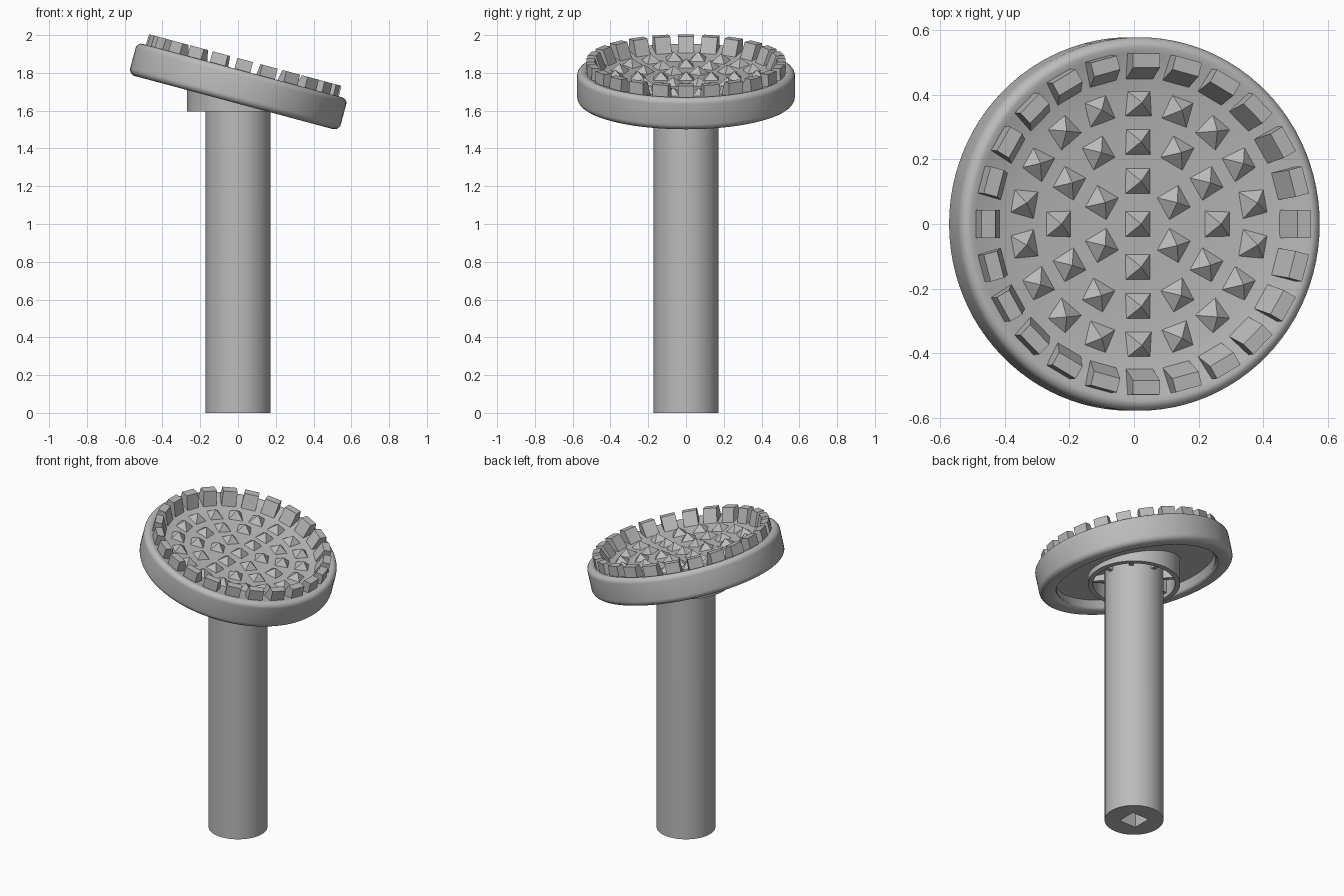
import bpy, bmesh, math
from mathutils import Matrix, Vector

cube = bpy.data.objects.get("Cube")
if cube:
    bpy.data.objects.remove(cube, do_unlink=True)

grey = bpy.data.materials.new("plain grey")
grey.use_nodes = True
tone = (0.5, 0.5, 0.5, 1)
grey.diffuse_color = tone
grey.node_tree.nodes["Principled BSDF"].inputs["Base Color"].default_value = tone

# The head is built flat, then tilted down towards +x
TILT = Matrix.Translation((-0.022, 0, 1.643)) @ Matrix.Rotation(math.radians(15), 4, 'Y')


def finish(name, bm, matrix=None, smooth=True):
    """Turn a bmesh into a grey object."""
    if matrix:
        bm.transform(matrix)
    bmesh.ops.recalc_face_normals(bm, faces=bm.faces)
    mesh = bpy.data.meshes.new(name)
    bm.to_mesh(mesh)
    bm.free()
    mesh.materials.append(grey)
    obj = bpy.data.objects.new(name, mesh)
    bpy.context.collection.objects.link(obj)
    if smooth:
        bpy.ops.object.select_all(action='DESELECT')
        obj.select_set(True)
        bpy.context.view_layer.objects.active = obj
        bpy.ops.object.shade_smooth_by_angle(angle=math.radians(35))
    return obj


def lathe(profile, closed=False, steps=96):
    """Revolve (radius, height) points round the z axis."""
    bm = bmesh.new()
    verts = [bm.verts.new((r, 0, z)) for r, z in profile]
    pairs = list(zip(verts, verts[1:]))
    if closed:
        pairs.append((verts[-1], verts[0]))
    edges = [bm.edges.new(p) for p in pairs]
    bmesh.ops.spin(bm, geom=verts + edges, axis=(0, 0, 1), cent=(0, 0, 0),
                   angle=math.tau, steps=steps)
    bmesh.ops.remove_doubles(bm, verts=bm.verts, dist=0.0001)
    return bm


def trim_to_head(bm):
    """Cut away everything above the middle of the tilted disc."""
    bmesh.ops.bisect_plane(bm, geom=bm.verts[:] + bm.edges[:] + bm.faces[:],
                           plane_co=TILT @ Vector((0, 0, 0.095)),
                           plane_no=TILT.to_3x3() @ Vector((0, 0, 1)),
                           clear_outer=True)


def corner(r, z, radius, start):
    """Quarter-round points about a centre."""
    angles = [math.radians(start + 15 * i) for i in range(7)]
    return [(r + radius * math.cos(a), z + radius * math.sin(a)) for a in angles]


def dish_height(r):
    return 0.13 + 0.04 * (r / 0.53) ** 4


# Round head: recessed underside, rounded edge, shallow dished top
profile = [(0, 0.06), (0.47, 0.06), (0.475, 0.02)]
profile += corner(0.5, 0.022, 0.022, 180)
profile += corner(0.542, 0.035, 0.035, 270)
profile += corner(0.547, 0.145, 0.03, 0)
profile += [(r, dish_height(r)) for r in (0.53, 0.49, 0.45, 0.4, 0.3, 0.2, 0)]
finish("head_disc", lathe(profile), TILT)

# Pyramid studs in rings
studs = bmesh.new()
for radius, count, offset in ((0, 1, 0), (0.133, 6, 30), (0.255, 12, 0), (0.375, 18, 10)):
    for i in range(count):
        turn = Matrix.Rotation(math.radians(offset) + math.tau * i / count, 4, 'Z')
        place = turn @ Matrix.Translation((radius, 0, dish_height(radius) + 0.018))
        bmesh.ops.create_cone(studs, cap_ends=True, segments=4, radius1=0.062, radius2=0,
                              depth=0.046, matrix=place @ Matrix.Rotation(math.pi / 4, 4, 'Z'))
finish("pyramid_studs", studs, TILT, smooth=False)

# Ring of wedge teeth with sloped inner faces
teeth = bmesh.new()
section = ((0.44, 0.13), (0.53, 0.13), (0.527, 0.233), (0.483, 0.233))
for i in range(24):
    turn = Matrix.Rotation(math.tau * i / 24, 4, 'Z')
    ends = [[teeth.verts.new(turn @ Vector((r, side, z))) for r, z in section]
            for side in (-0.043, 0.043)]
    for end in ends:
        teeth.faces.new(end)
    for a in range(4):
        b = (a + 1) % 4
        teeth.faces.new((ends[0][a], ends[0][b], ends[1][b], ends[1][a]))
finish("rim_teeth", teeth, TILT, smooth=False)

# Upright socket ring under the head
socket = lathe([(0.24, 1.595), (0.27, 1.595), (0.27, 1.9), (0.24, 1.9)], closed=True)
trim_to_head(socket)
finish("socket_ring", socket)

# Small ribs between socket and handle
ribs = bmesh.new()
for i in range(8):
    place = Matrix.Rotation(math.tau * i / 8, 4, 'Z') @ Matrix.Translation((0.205, 0, 1.77))
    bmesh.ops.create_cube(ribs, size=1, matrix=place @ Matrix.Diagonal((0.08, 0.025, 0.3, 1)))
trim_to_head(ribs)
finish("socket_ribs", ribs, smooth=False)

# Round handle with a square hole in its foot
pole = lathe([(0, 0), (0.172, 0), (0.172, 1.9)], steps=64)
trim_to_head(pole)
bmesh.ops.holes_fill(pole, edges=[e for e in pole.edges if e.is_boundary])
handle = finish("handle", pole)

cutter_mesh = bmesh.new()
bmesh.ops.create_cube(cutter_mesh, size=1, matrix=Matrix.Diagonal((0.12, 0.12, 0.8, 1)))
cutter = finish("hole_cutter", cutter_mesh, smooth=False)
cutter.hide_render = True
cut = handle.modifiers.new("square_hole", 'BOOLEAN')
cut.operation = 'DIFFERENCE'
cut.solver = 'EXACT'
cut.object = cutter
bpy.context.view_layer.objects.active = handle
bpy.ops.object.modifier_apply(modifier=cut.name)
bpy.data.objects.remove(cutter, do_unlink=True)
